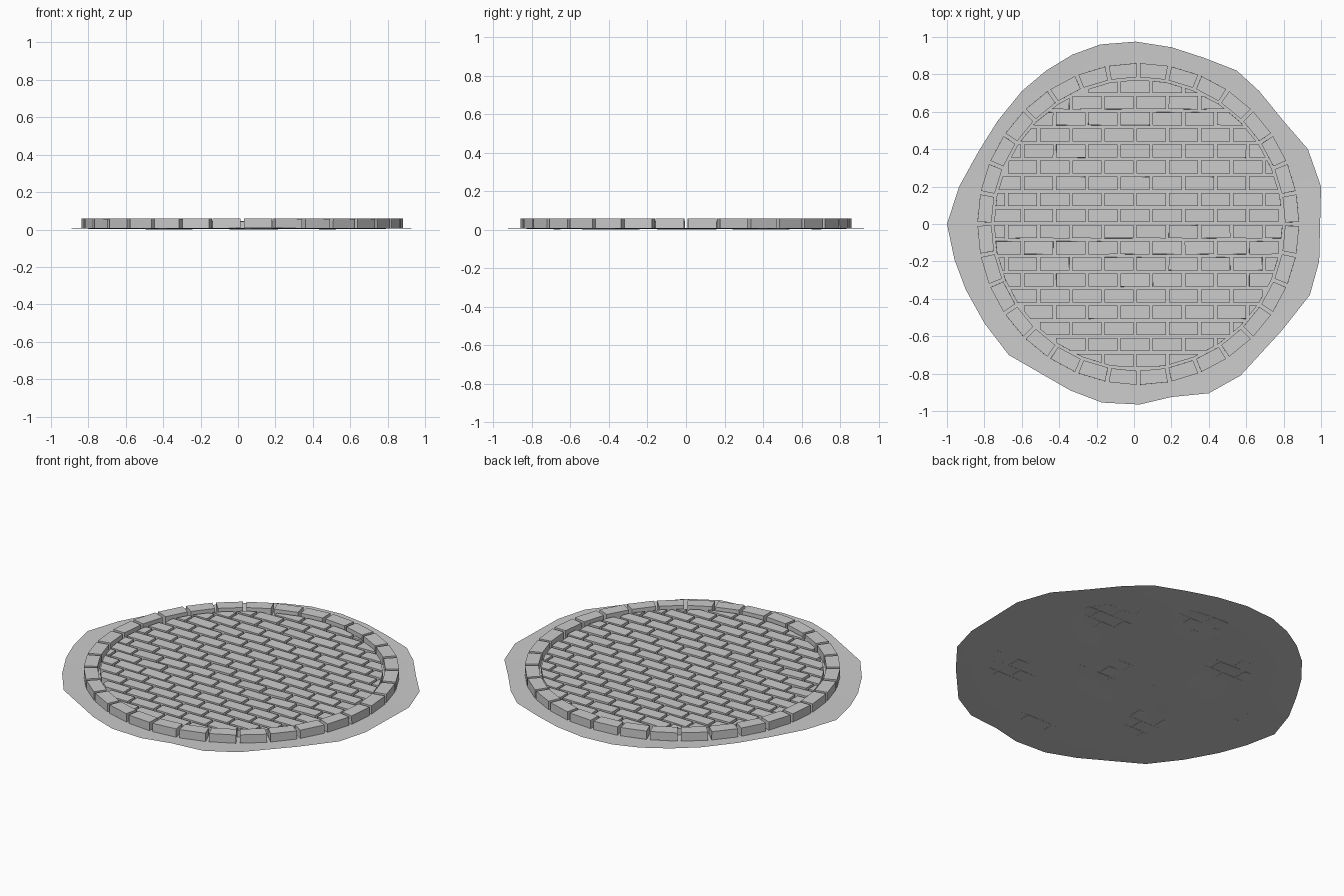
import bpy, bmesh, random
from math import sin, cos, pi, radians
from mathutils import Vector, Matrix

random.seed(4)
cube = bpy.data.objects.get("Cube")
if cube:
    bpy.data.objects.remove(cube, do_unlink=True)

CX = 0.023              # centre of the paved circle
SIDES = 32              # stones in the border
R_OUT, R_IN, R_PAVE = 0.86, 0.785, 0.768


def material(name, value):
    m = bpy.data.materials.new(name)
    m.use_nodes = True
    colour = (value, value, value, 1)
    m.diffuse_color = colour
    m.node_tree.nodes["Principled BSDF"].inputs["Base Color"].default_value = colour
    return m


stone = material("stone grey", 0.6)


def finish(name, bm, fix_normals=True):
    if fix_normals:
        bmesh.ops.recalc_face_normals(bm, faces=bm.faces[:])
    mesh = bpy.data.meshes.new(name)
    bm.to_mesh(mesh)
    bm.free()
    mesh.materials.append(stone)
    obj = bpy.data.objects.new(name, mesh)
    bpy.context.scene.collection.objects.link(obj)
    return obj


def prism(bm, outline, z0, z1, tilt=0.0):
    """Extrude a flat outline upward, optionally rocked a little about its centre."""
    low = [bm.verts.new((x, y, z0)) for x, y in outline]
    high = [bm.verts.new((x, y, z1)) for x, y in outline]
    bm.faces.new(low[::-1])
    bm.faces.new(high)
    n = len(outline)
    for i in range(n):
        j = (i + 1) % n
        bm.faces.new((low[i], low[j], high[j], high[i]))
    if tilt:
        mid = sum((v.co for v in low + high), Vector()) / (2 * n)
        turn = Matrix.Rotation(random.uniform(-tilt, tilt), 3, 'X') \
            @ Matrix.Rotation(random.uniform(-tilt, tilt), 3, 'Y') \
            @ Matrix.Rotation(random.uniform(-tilt, tilt) * 0.5, 3, 'Z')
        bmesh.ops.rotate(bm, verts=low + high, cent=mid, matrix=turn)


def clip_to_circle(poly):
    """Trim a convex outline to the many-sided paving disc."""
    for k in range(SIDES):
        a = (k + 0.5) * 2 * pi / SIDES
        dist = lambda p: (p[0] - CX) * cos(a) + p[1] * sin(a) - R_PAVE
        out = []
        for p, q in zip(poly, poly[1:] + poly[:1]):
            dp, dq = dist(p), dist(q)
            if dp <= 0:
                out.append(p)
            if dp * dq < 0:
                t = dp / (dp - dq)
                out.append((p[0] + (q[0] - p[0]) * t, p[1] + (q[1] - p[1]) * t))
        poly = out
        if len(poly) < 3:
            return []
    return poly


def area(poly):
    return abs(sum(p[0] * q[1] - q[0] * p[1]
                   for p, q in zip(poly, poly[1:] + poly[:1]))) / 2


# Raised border: wedge stones around the circle
bm = bmesh.new()
for k in range(SIDES):
    a0, a1 = k * 2 * pi / SIDES, (k + 1) * 2 * pi / SIDES
    gap = 0.0115
    corners = [(R_OUT, a0 + gap), (R_OUT, a1 - gap),
               (R_IN, a1 - gap), (R_IN, a0 + gap)]
    prism(bm, [(CX + r * cos(a), r * sin(a)) for r, a in corners],
          0.008, 0.058, radians(0.5))
finish("border_stones", bm)

# Paving: running-bond rows of bricks trimmed to the disc
bm = bmesh.new()
PITCH_X, PITCH_Y = 0.172, 0.0862
for row in range(18):
    y = 0.735 - row * PITCH_Y
    shift = -0.08 if row % 2 == 0 else 0.006
    loose = row in (1, 2, 4, 9, 10, 11, 12)
    for col in range(-6, 7):
        x0 = shift + col * PITCH_X + 0.008
        x1 = x0 + PITCH_X - 0.016
        outline = clip_to_circle([(x0, y - 0.035), (x1, y - 0.035),
                                  (x1, y + 0.035), (x0, y + 0.035)])
        if outline and area(outline) > 0.0008:
            prism(bm, outline, 0.005, 0.043, radians(1.6 if loose else 0.3))
finish("paving_bricks", bm)

# Ground patch: thin, gently uneven sheet with an irregular rim
rim = [(-1, 0), (-.96, -.19), (-.9, -.35), (-.8, -.53), (-.67, -.7), (-.34, -.89),
       (-.17, -.955), (.03, -.965), (.2, -.925), (.4, -.905), (.57, -.81),
       (.79, -.57), (.94, -.38), (.99, -.2), (1, .2), (.93, .4), (.8, .55),
       (.67, .71), (.55, .82), (.37, .89), (.2, .945), (.01, .975), (-.18, .96),
       (-.33, .905), (-.47, .82), (-.6, .71), (-.73, .55), (-.83, .39), (-.935, .2)]
bm = bmesh.new()


def height(x, y, f):
    wave = 0.004 + 0.0035 * sin(7 * x + 1) * cos(8 * y)
    return wave + (0.009 - wave) * max(0, f - 0.8) / 0.2


loops = []
for f in (0.15, 0.3, 0.45, 0.6, 0.75, 0.88, 1.0):
    loops.append([bm.verts.new((x * f, y * f, height(x * f, y * f, f))) for x, y in rim])
centre = bm.verts.new((0, 0, 0.004))
n = len(rim)
for i in range(n):
    j = (i + 1) % n
    bm.faces.new((centre, loops[0][i], loops[0][j]))
    for a, b in zip(loops, loops[1:]):
        bm.faces.new((a[i], b[i], b[j], a[j]))
lowest = min(v.co.z for v in bm.verts)
for v in bm.verts:
    v.co.z -= lowest
    for f in v.link_faces:
        f.smooth = True
finish("ground_patch", bm, fix_normals=False)
